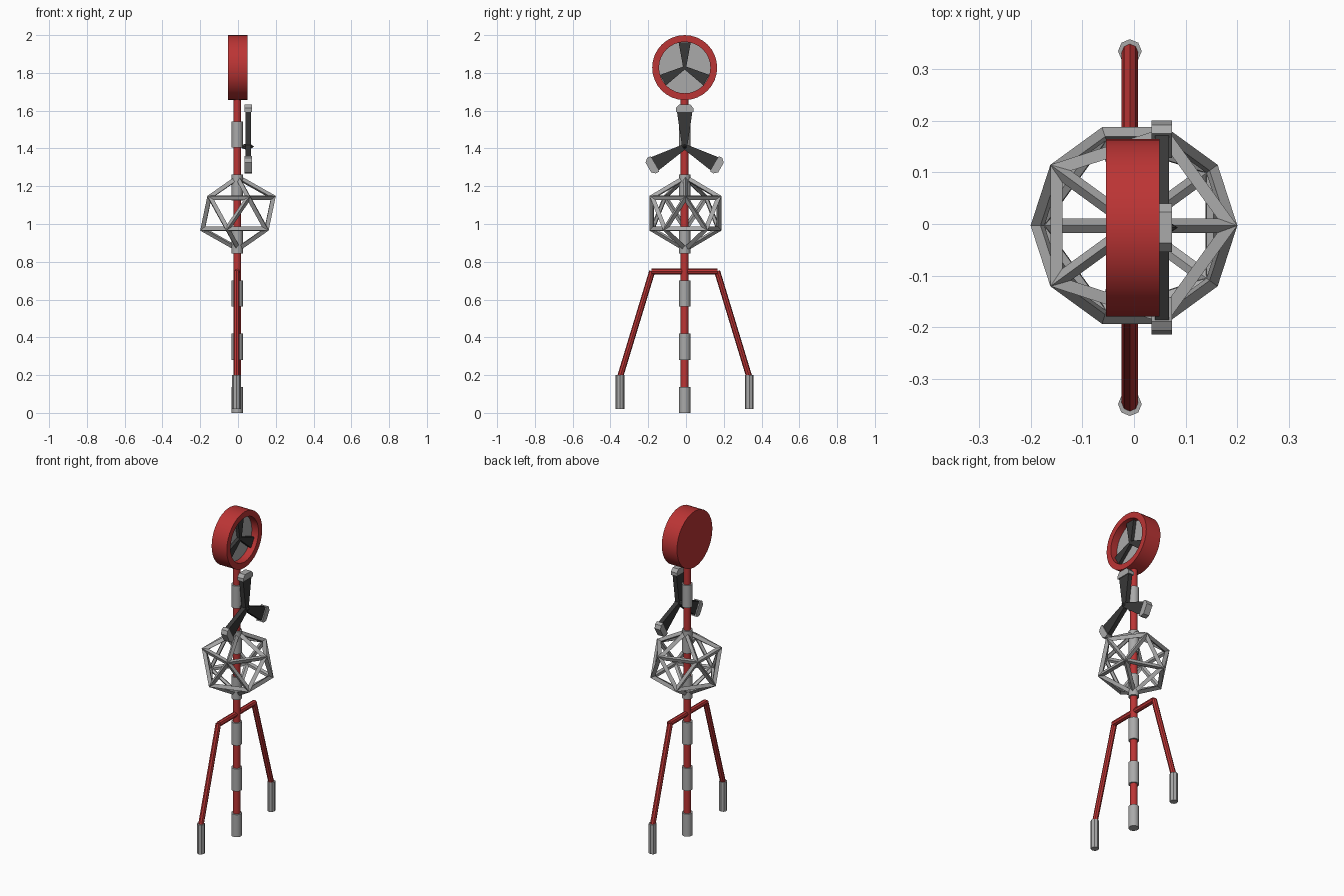
import bpy, bmesh
from math import sin, cos, pi, radians
from mathutils import Vector, Matrix

if "Cube" in bpy.data.objects:
    bpy.data.objects.remove(bpy.data.objects["Cube"])


def material(name, rgb):
    m = bpy.data.materials.new(name)
    m.use_nodes = True
    m.diffuse_color = (*rgb, 1)
    m.node_tree.nodes["Principled BSDF"].inputs["Base Color"].default_value = (*rgb, 1)
    return m


RED = material("red", (0.5, 0.035, 0.035))
GREY = material("light grey", (0.4, 0.4, 0.4))
DARK = material("charcoal", (0.04, 0.04, 0.04))
CX, CY = -0.004, -0.007


def add_object(name, bm, mat, smooth=False):
    bmesh.ops.recalc_face_normals(bm, faces=bm.faces)
    mesh = bpy.data.meshes.new(name)
    bm.to_mesh(mesh)
    bm.free()
    mesh.materials.append(mat)
    ob = bpy.data.objects.new(name, mesh)
    bpy.context.scene.collection.objects.link(ob)
    if smooth:
        bpy.ops.object.select_all(action='DESELECT')
        ob.select_set(True)
        bpy.context.view_layer.objects.active = ob
        bpy.ops.object.shade_smooth_by_angle(angle=radians(35))
    return ob


def rod(name, a, b, radius, mat, sides=16, smooth=True, tip=None):
    a, b = Vector(a), Vector(b)
    bm = bmesh.new()
    turn = (b - a).to_track_quat('Z', 'Y').to_matrix().to_4x4()
    bmesh.ops.create_cone(bm, cap_ends=True, segments=sides, radius1=radius,
                          radius2=radius if tip is None else tip, depth=(b - a).length,
                          matrix=Matrix.Translation((a + b) / 2) @ turn)
    return add_object(name, bm, mat, smooth)


def plate(name, outline, x0, x1, angle, z, mat):
    """Extrude an outline of (side, radial) points along x, turned about the x axis."""
    bm = bmesh.new()
    face = bm.faces.new([bm.verts.new((x0, CY + s * cos(angle) + r * sin(angle),
                                       z - s * sin(angle) + r * cos(angle)))
                         for s, r in outline])
    ext = bmesh.ops.extrude_face_region(bm, geom=[face])
    moved = [v for v in ext["geom"] if isinstance(v, bmesh.types.BMVert)]
    bmesh.ops.translate(bm, verts=moved, vec=(x1 - x0, 0, 0))
    return add_object(name, bm, mat)


# Central pole with evenly spaced sleeves
rod("pole", (CX, CY, 0.01), (CX, CY, 1.68), 0.021, RED)
for i in range(6):
    z = i * 0.281
    rod(f"pole_sleeve_{i + 1}", (CX, CY, z), (CX, CY, z + 0.138), 0.03, GREY)

# Bent side arms and their weights
rod("crossbar", (CX, CY - 0.175, 0.748), (CX, CY + 0.175, 0.748), 0.016, RED, 8, False)
for side, label in ((-1, "front"), (1, "back")):
    knee = (CX - 0.004, CY + side * 0.172, 0.75)
    foot = (CX - 0.004, CY + side * 0.342, 0.19)
    rod(f"{label}_arm", knee, foot, 0.016, RED, 8, False)
    rod(f"{label}_weight", (foot[0], foot[1], 0.02), (foot[0], foot[1], 0.2),
        0.023, GREY, 8, False)

# Open icosahedral cage around the pole
bm = bmesh.new()
bmesh.ops.create_icosphere(bm, subdivisions=1, radius=1)
bmesh.ops.scale(bm, verts=bm.verts, vec=(0.209, 0.209, 0.19))
bmesh.ops.translate(bm, verts=bm.verts, vec=(0, CY + 0.004, 1.057))
cage = add_object("cage", bm, GREY)
wire = cage.modifiers.new("struts", 'WIREFRAME')
wire.thickness = 0.03
wire.use_even_offset = True

# Three-bladed propeller with tip caps
HUB_Z = 1.41
blade = [(-0.014, 0), (0.014, 0), (0.041, 0.187), (-0.041, 0.187)]
cap = [(-0.047, 0.183), (0.047, 0.183), (0.047, 0.203),
       (0.03, 0.222), (-0.03, 0.222), (-0.047, 0.203)]
for i in range(3):
    turn = i * 2 * pi / 3
    plate(f"propeller_blade_{i + 1}", blade, 0.041, 0.068, turn, HUB_Z, DARK)
    plate(f"propeller_cap_{i + 1}", cap, 0.034, 0.074, turn, HUB_Z, GREY)
rod("propeller_hub_front", (0.055, CY, HUB_Z), (0.085, CY, HUB_Z), 0.02, DARK, 8, False, 0)
rod("propeller_hub_back", (0.055, CY, HUB_Z), (0.018, CY, HUB_Z), 0.02, DARK, 8, False, 0.008)

# Round drum, closed at the back and recessed at the face
DRUM_Z = 1.828
profile = [(-0.054, 0), (-0.054, 0.172), (0.049, 0.172), (0.049, 0.136), (0.0, 0.136), (0.0, 0)]
bm = bmesh.new()
verts = [bm.verts.new((x, CY, DRUM_Z + r)) for x, r in profile]
edges = [bm.edges.new(pair) for pair in zip(verts, verts[1:])]
bmesh.ops.spin(bm, geom=verts + edges, cent=(0, CY, DRUM_Z), axis=(1, 0, 0),
               angle=2 * pi, steps=32)
bmesh.ops.remove_doubles(bm, verts=bm.verts, dist=0.0005)
add_object("drum", bm, RED, True)
rod("drum_face", (-0.002, CY, DRUM_Z), (0.004, CY, DRUM_Z), 0.136, GREY, 32)

# Fan blades inside the drum
fan = [(-0.008, 0), (0.008, 0), (0.032, 0.133), (-0.032, 0.133)]
for i in range(3):
    plate(f"fan_blade_{i + 1}", fan, 0.003, 0.024, i * 2 * pi / 3, DRUM_Z, DARK)
